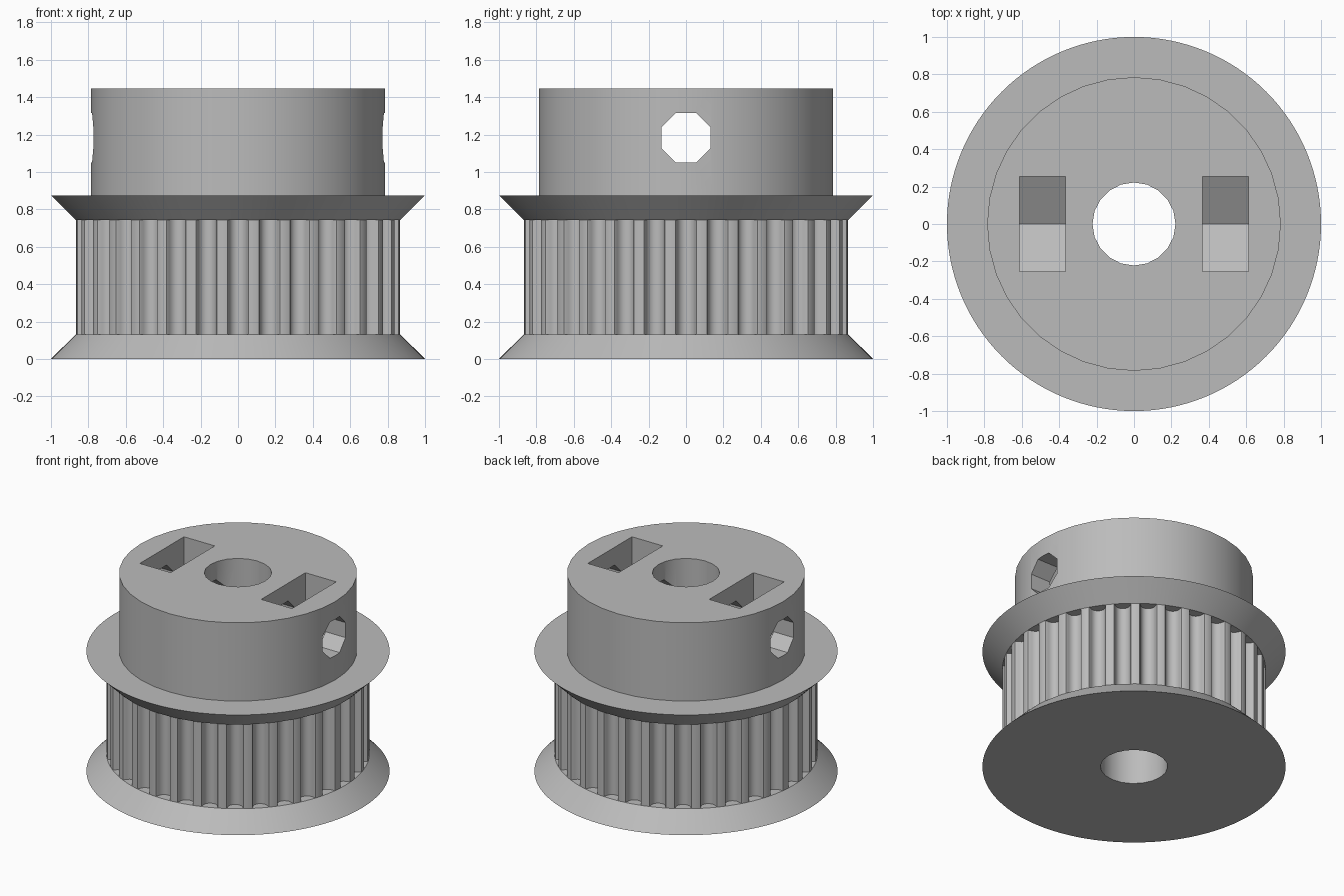
import bpy
import bmesh
from math import cos, sin, pi, radians
from mathutils import Matrix, Vector

if "Cube" in bpy.data.objects:
    bpy.data.objects.remove(bpy.data.objects["Cube"], do_unlink=True)

TEETH = 32
BELT_R, HUB_R, BORE_R = 0.868, 0.785, 0.222
LOW_Z, HIGH_Z, FLANGE_Z, TOP_Z = 0.131, 0.744, 0.875, 1.445
SCREW_Z = 1.183

grey = bpy.data.materials.new("plain grey")
grey.use_nodes = True
grey.diffuse_color = (0.5, 0.5, 0.5, 1)
grey.node_tree.nodes["Principled BSDF"].inputs["Base Color"].default_value = grey.diffuse_color


def finish(name, bm):
    bmesh.ops.recalc_face_normals(bm, faces=bm.faces[:])
    mesh = bpy.data.meshes.new(name)
    bm.to_mesh(mesh)
    bm.free()
    mesh.materials.append(grey)
    obj = bpy.data.objects.new(name, mesh)
    bpy.context.collection.objects.link(obj)
    return obj


def prism(bm, outline, direction, matrix=Matrix()):
    """Extrude a closed outline of 3D points along a direction."""
    face = bm.faces.new([bm.verts.new(matrix @ Vector(p)) for p in outline])
    out = bmesh.ops.extrude_face_region(bm, geom=[face])
    moved = [g for g in out["geom"] if isinstance(g, bmesh.types.BMVert)]
    bmesh.ops.translate(bm, verts=moved, vec=matrix.to_3x3() @ Vector(direction))


def ring(radius, sides, z=0.0, turn=0.0):
    steps = [turn + 2 * pi * i / sides for i in range(sides)]
    return [(radius * cos(a), radius * sin(a), z) for a in steps]


def combine(target, tool, operation):
    mod = target.modifiers.new(tool.name, "BOOLEAN")
    mod.operation, mod.solver, mod.object = operation, "EXACT", tool
    bpy.ops.object.select_all(action="DESELECT")
    bpy.context.view_layer.objects.active = target
    target.select_set(True)
    bpy.ops.object.modifier_apply(modifier=mod.name)
    bpy.data.objects.remove(tool, do_unlink=True)


# Belt drum with a flared flange at each end
bm = bmesh.new()
levels = [(1, 0), (BELT_R, LOW_Z), (BELT_R, HIGH_Z), (1, FLANGE_Z)]
loops = [[bm.verts.new(p) for p in ring(r, TEETH * 4, z)] for r, z in levels]
for low, high in zip(loops, loops[1:]):
    for i in range(len(low)):
        bm.faces.new((low[i - 1], low[i], high[i], high[i - 1]))
bm.faces.new(loops[0])
bm.faces.new(loops[-1])
pulley = finish("timing_pulley", bm)

# Hub on top of the upper flange
bm = bmesh.new()
prism(bm, ring(HUB_R, 36, 0.5), (0, 0, TOP_Z - 0.5))
combine(pulley, finish("hub", bm), "UNION")

# Rounded belt grooves: half width and depth, mirrored about the centre
half = [(0.0655, -0.03), (0.0655, 0.002), (0.0567, 0.004), (0.052, 0.012), (0.048, 0.03),
        (0.04, 0.047), (0.031, 0.056), (0.022, 0.062), (0.011, 0.066)]
section = half + [(0, 0.067)] + [(-w, d) for w, d in reversed(half)]
outline = [(BELT_R - d, w, LOW_Z) for w, d in section]
bm = bmesh.new()
for i in range(TEETH):
    prism(bm, outline, (0, 0, HIGH_Z - LOW_Z), Matrix.Rotation(2 * pi * i / TEETH, 4, "Z"))
combine(pulley, finish("belt_grooves", bm), "DIFFERENCE")

# Shaft bore
bm = bmesh.new()
prism(bm, ring(BORE_R, 20, -0.2), (0, 0, 2))
combine(pulley, finish("shaft_bore", bm), "DIFFERENCE")

# Nut slots, open at the top with a pointed floor
flat, point = 0.254, 0.293
slot = [(flat, 1.6), (-flat, 1.6), (-flat, SCREW_Z - point / 2),
        (0, SCREW_Z - point), (flat, SCREW_Z - point / 2)]
bm = bmesh.new()
for x in (-0.613, 0.365):
    prism(bm, [(x, y, z) for y, z in slot], (0.248, 0, 0))
combine(pulley, finish("nut_slots", bm), "DIFFERENCE")

# Eight-sided screw hole across the hub
bm = bmesh.new()
hole = ring(0.143, 8, turn=pi / 8)
prism(bm, [(-1.2, y, SCREW_Z + z) for y, z, _ in hole], (2.4, 0, 0))
combine(pulley, finish("screw_hole", bm), "DIFFERENCE")

bpy.ops.object.shade_smooth_by_angle(angle=radians(25))
